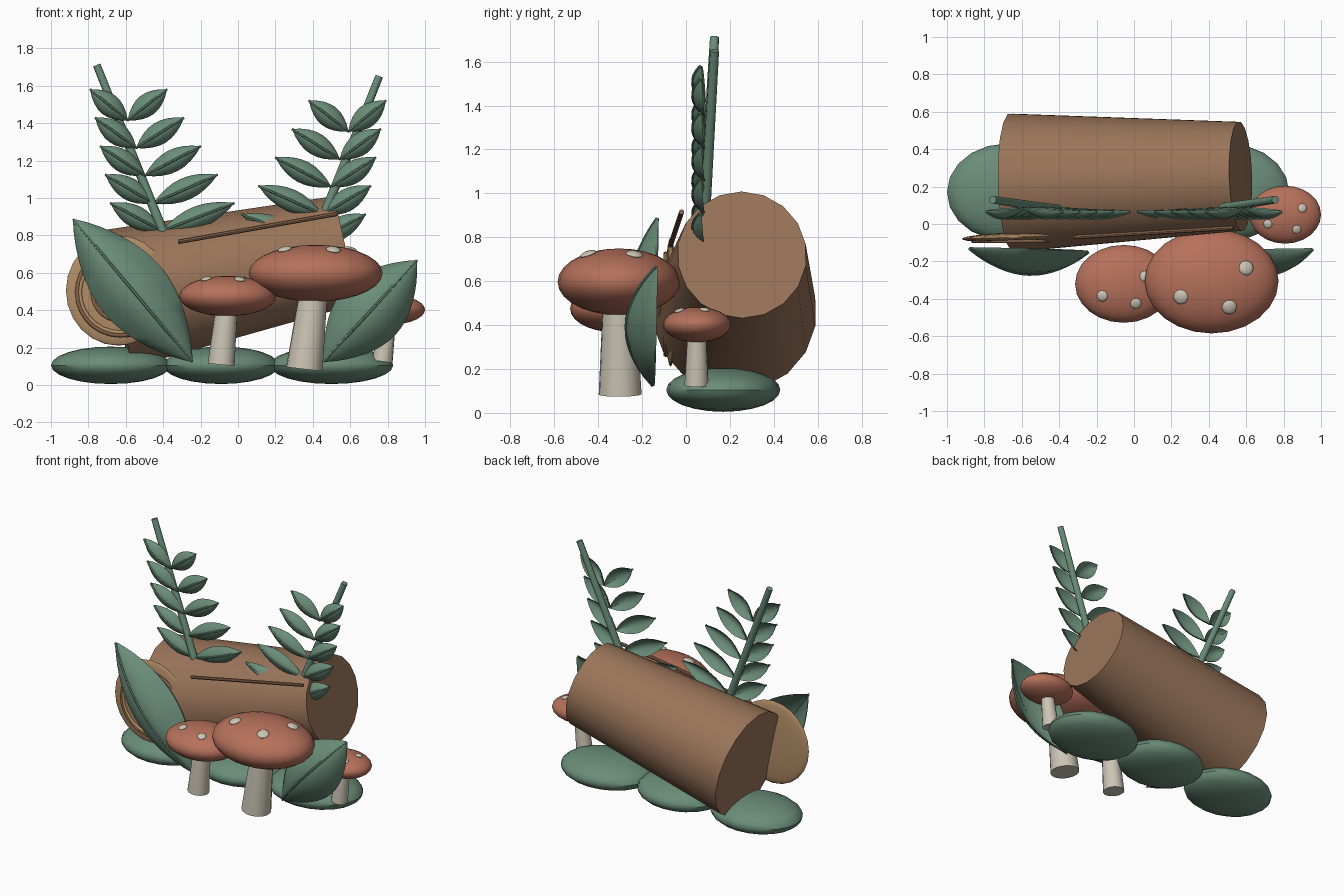
import bpy, bmesh, math
from mathutils import Vector, Matrix

if "Cube" in bpy.data.objects:
    bpy.data.objects.remove(bpy.data.objects["Cube"])


def mat(name, rgb):
    m = bpy.data.materials.new(name)
    m.diffuse_color = (*rgb, 1)
    m.use_nodes = True
    m.node_tree.nodes["Principled BSDF"].inputs["Base Color"].default_value = m.diffuse_color
    return m


GREEN = mat("leaf green", (0.145, 0.265, 0.19))
BROWN = mat("bark brown", (0.32, 0.175, 0.10))
DARK = mat("dark bark", (0.25, 0.13, 0.072))
TAN = mat("cut wood tan", (0.45, 0.27, 0.135))
RED = mat("cap red", (0.47, 0.165, 0.105))
CREAM = mat("stem cream", (0.60, 0.56, 0.46))


def finish(name, bm, material, angle=40):
    me = bpy.data.meshes.new(name)
    bmesh.ops.recalc_face_normals(bm, faces=bm.faces)
    bm.to_mesh(me)
    bm.free()
    ob = bpy.data.objects.new(name, me)
    bpy.context.collection.objects.link(ob)
    me.materials.append(material)
    bpy.ops.object.select_all(action='DESELECT')
    ob.select_set(True)
    bpy.context.view_layer.objects.active = ob
    bpy.ops.object.shade_smooth_by_angle(angle=math.radians(angle))
    return ob


def add_cone(bm, a, b, r1, r2, seg):
    a, b = Vector(a), Vector(b)
    d = b - a
    m = Matrix.Translation((a + b) / 2) @ d.to_track_quat('Z', 'Y').to_matrix().to_4x4()
    bmesh.ops.create_cone(bm, cap_ends=True, segments=seg, radius1=r1,
                          radius2=r2, depth=d.length, matrix=m)


def rod(name, a, b, r1, r2, material, seg=16):
    bm = bmesh.new()
    add_cone(bm, a, b, r1, r2, seg)
    return finish(name, bm, material)


def ellipsoid(name, c, r, material, seg=20, rings=12, rot=None):
    bm = bmesh.new()
    m = Matrix.Translation(c) @ (rot or Matrix()) @ Matrix.Diagonal((*r, 1))
    bmesh.ops.create_uvsphere(bm, u_segments=seg, v_segments=rings, radius=1, matrix=m)
    return finish(name, bm, material)


def ring(name, c, R, r, material):
    bpy.ops.mesh.primitive_torus_add(location=c, rotation=(math.pi / 2, 0, 0), major_radius=R,
                                     minor_radius=r, major_segments=28, minor_segments=6)
    ob = bpy.context.object
    ob.name = name
    ob.data.materials.append(material)
    bpy.ops.object.shade_smooth()


def leaf(name, base, tip, half, depth, rib, n=12):
    """Pointed cupped blade bulging toward -y with a raised midrib."""
    base, tip = Vector(base), Vector(tip)
    u = (tip - base).normalized()
    v = u.cross(Vector((0, 1, 0))).normalized()
    bm = bmesh.new()
    rows, spine = [], []
    for i in range(n + 1):
        t = i / n
        k = max(0.01, math.sin(math.pi * t)) ** 0.85
        p = base.lerp(tip, t)
        row = []
        for j in range(-3, 4):
            s = j / 3
            q = p + v * (half * k * s) + Vector((0, -depth * k * (1 - s * s), 0))
            row.append(bm.verts.new(q))
        rows.append(row)
        spine.append(row[3].co.copy())
    for a, b in zip(rows, rows[1:]):
        for j in range(6):
            bm.faces.new((a[j], a[j + 1], b[j + 1], b[j]))
    # thin back so the blade is closed
    back = [[bm.verts.new(w.co + Vector((0, 0.006, 0))) for w in row] for row in rows]
    for a, b in zip(back, back[1:]):
        for j in range(6):
            bm.faces.new((a[j], b[j], b[j + 1], a[j + 1]))
    for j in (0, 6):
        for i in range(n):
            bm.faces.new((rows[i][j], rows[i + 1][j], back[i + 1][j], back[i][j]))
    # midrib
    for a, b in zip(spine, spine[1:]):
        add_cone(bm, a, b, rib, rib, 6)
    return finish(name, bm, GREEN)


# fallen log with mis-set cut rings and a twig on its bark
rod("log", (-0.65, 0.22, 0.46), (0.57, 0.255, 0.72), 0.375, 0.295, BROWN, 18)
ellipsoid("cut_end", (-0.64, -0.07, 0.505), (0.28, 0.025, 0.295), TAN, 28, 12,
          Matrix.Rotation(math.radians(2), 4, 'Z'))
for k, (R, m) in enumerate([(0.23, DARK), (0.215, TAN), (0.15, DARK)]):
    ring(f"growth_ring_{k}", (-0.63, -0.092, 0.495), R, 0.011, m)
rod("bark_twig", (-0.32, -0.07, 0.765), (0.53, -0.02, 0.915), 0.012, 0.012, DARK, 8)

# moss mounds
for k, (x, rx) in enumerate([(-0.68, 0.32), (-0.09, 0.31), (0.5, 0.33)]):
    ellipsoid(f"moss_mound_{k}", (x, 0.17, 0.105), (rx, 0.26, 0.1), GREEN)

# mushrooms: cap centre, cap radii, stem foot, foot and neck radius, spots, spot size
mushrooms = [
    ((0.415, -0.305, 0.597), (0.358, 0.28, 0.152), (0.355, -0.30, 0.085), 0.098, 0.07,
     [(0.25, -0.39), (0.51, -0.445), (0.6, -0.235)], 0.04),
    ((-0.055, -0.32, 0.475), (0.26, 0.208, 0.108), (-0.09, -0.32, 0.108), 0.072, 0.055,
     [(-0.17, -0.385), (0.01, -0.425), (0.06, -0.28)], 0.03),
    ((0.808, 0.05, 0.402), (0.192, 0.155, 0.08), (0.772, 0.048, 0.125), 0.055, 0.04,
     [(0.9, 0.085), (0.87, -0.03), (0.715, 0.0)], 0.024),
]
for k, (c, r, foot, r1, r2, spots, sr) in enumerate(mushrooms):
    ellipsoid(f"mushroom_cap_{k}", c, r, RED, 24, 14)
    rod(f"mushroom_stem_{k}", foot, c, r1, r2, CREAM, 16)
    for j, (x, y) in enumerate(spots):
        dx, dy = (x - c[0]) / r[0], (y - c[1]) / r[1]
        h = math.sqrt(max(0.05, 1 - dx * dx - dy * dy))
        nrm = Vector((dx / r[0], dy / r[1], h / r[2]))
        rot = nrm.to_track_quat('Z', 'Y').to_matrix().to_4x4()
        ellipsoid(f"cap_spot_{k}_{j}", (x, y, c[2] + h * r[2]), (sr, sr, sr * 0.4),
                  CREAM, 12, 8, rot)

# broad leaves in front
leaf("broad_leaf_left", (-0.245, -0.15, 0.125), (-0.88, -0.13, 0.885), 0.195, 0.13, 0.008, 16)
leaf("broad_leaf_right", (0.46, -0.15, 0.125), (0.955, -0.135, 0.665), 0.185, 0.13, 0.008, 16)

# two fern fronds, the right one mirrored and slightly lower
for side, s, dz in (("left", 1, 0.0), ("right", -1, -0.06)):
    rod(f"fern_stem_{side}", (s * -0.385, 0.075, 0.78 + dz), (s * -0.755, 0.13, 1.71 + dz),
        0.026, 0.021, GREEN, 10)
    for i in range(5):
        base = (s * (-0.59 + 0.046 * i), 0.085, 1.415 - 0.148 * i + dz)
        outer = (s * (-0.79 + 0.027 * i), 0.065, 1.58 - 0.152 * i + dz)
        inner = (s * (-0.38 + 0.09 * i), 0.065, 1.58 - 0.152 * i + dz)
        leaf(f"fern_leaflet_{side}_outer_{i}", base, outer, 0.06, 0.045, 0.007, 8)
        leaf(f"fern_leaflet_{side}_inner_{i}", base, inner, 0.06, 0.045, 0.007, 8)
